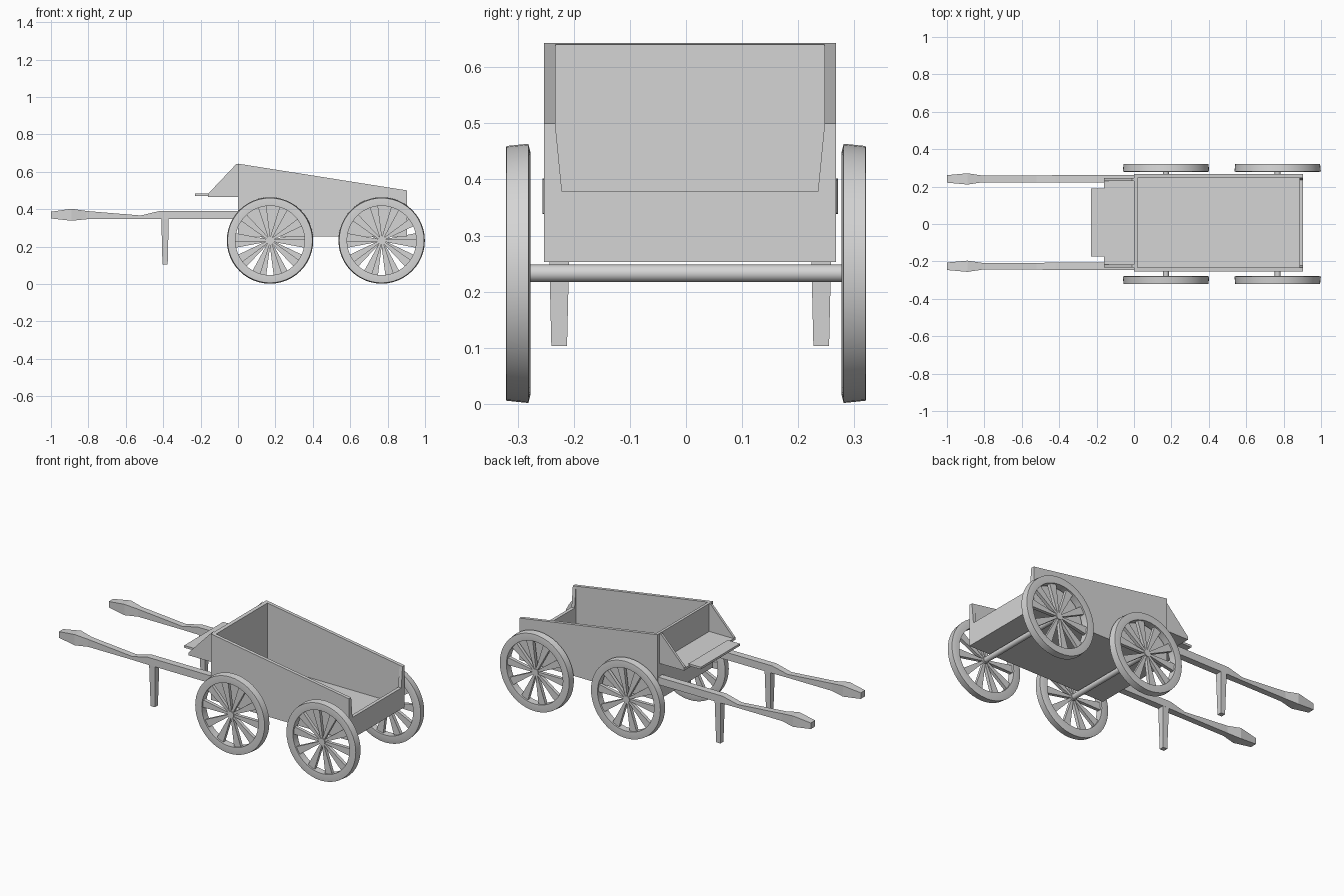
import bpy, bmesh, math
from mathutils import Matrix, Vector

cube = bpy.data.objects.get("Cube")
if cube:
    bpy.data.objects.remove(cube, do_unlink=True)

COLOUR = (0.665, 0.665, 0.665, 1)
grey = bpy.data.materials.new("light grey")
grey.use_nodes = True
grey.diffuse_color = COLOUR
grey.node_tree.nodes["Principled BSDF"].inputs["Base Color"].default_value = COLOUR

MID = 0.007               # centre line of the box
Y0, Y1 = -0.253, 0.267    # outer sides of the box
LENGTH = 0.904
BASE = 0.253
WALL = 0.02


def finish(name, bm, smooth=False):
    bmesh.ops.recalc_face_normals(bm, faces=bm.faces)
    mesh = bpy.data.meshes.new(name)
    bm.to_mesh(mesh)
    bm.free()
    mesh.materials.append(grey)
    ob = bpy.data.objects.new(name, mesh)
    bpy.context.collection.objects.link(ob)
    if smooth:
        bpy.ops.object.select_all(action='DESELECT')
        ob.select_set(True)
        bpy.context.view_layer.objects.active = ob
        bpy.ops.object.shade_smooth_by_angle(angle=math.radians(35))


def loft(bm, rings):
    """Skin a list of closed rings and cap both ends."""
    rows = [[bm.verts.new(p) for p in ring] for ring in rings]
    n = len(rows[0])
    for a, b in zip(rows, rows[1:]):
        for i in range(n):
            j = (i + 1) % n
            bm.faces.new((a[i], a[j], b[j], b[i]))
    bm.faces.new(rows[0])
    bm.faces.new(rows[-1])


def prism(name, outline, lo, hi, axis="y"):
    """Extrude an outline in (x, z) along y, or in (y, z) along x."""
    bm = bmesh.new()
    if axis == "y":
        loft(bm, [[(u, d, v) for u, v in outline] for d in (lo, hi)])
    else:
        loft(bm, [[(d, u, v) for u, v in outline] for d in (lo, hi)])
    finish(name, bm)


def box(name, x0, x1, y0, y1, z0, z1):
    prism(name, [(x0, z0), (x1, z0), (x1, z1), (x0, z1)], y0, y1)


# Box: floor, sloping sides, tall back wall and notched end wall
box("floor", 0, LENGTH, Y0 + WALL, Y1 - WALL, BASE, 0.272)
side = [(0, BASE), (LENGTH, BASE), (LENGTH, 0.5), (0, 0.643)]
prism("side_wall_right", side, Y0, Y0 + WALL)
prism("side_wall_left", side, Y1 - WALL, Y1)
back = [(0, BASE), (WALL, BASE), (WALL, 0.64), (0, 0.643)]
prism("back_wall", back, Y0 + WALL, Y1 - WALL)
half = [(0.24, BASE), (0.24, 0.5), (0.228, 0.378)]
notched = [(MID + y, z) for y, z in half] + [(MID - y, z) for y, z in reversed(half)]
prism("end_wall", notched, LENGTH - WALL, LENGTH, "x")

# Seat at the back: two cheeks, seat board and narrow lip
cheek = [(0, 0.465), (-0.16, 0.465), (-0.16, 0.482), (-0.01, 0.64), (0, 0.64)]
prism("seat_cheek_right", cheek, -0.232, -0.217)
prism("seat_cheek_left", cheek, 0.231, 0.246)
box("seat_board", -0.16, 0, -0.217, 0.231, 0.465, 0.478)
box("seat_lip", -0.23, -0.15, -0.175, 0.19, 0.47, 0.483)

# Shafts with shaped grips, and a tapered prop leg under each
# each section: x, bottom, top, half width
SECTIONS = [(-1, 0.35, 0.386, 0.02), (-0.89, 0.338, 0.402, 0.03),
            (-0.81, 0.346, 0.39, 0.018), (-0.52, 0.346, 0.366, 0.018),
            (-0.42, 0.346, 0.39, 0.02), (0, 0.346, 0.39, 0.02)]
for tag, y in (("left", 0.241), ("right", -0.226)):
    bm = bmesh.new()
    loft(bm, [[(x, y - w, lo), (x, y + w, lo), (x, y + w, hi), (x, y - w, hi)]
              for x, lo, hi, w in SECTIONS])
    finish("shaft_" + tag, bm)
    bm = bmesh.new()
    loft(bm, [[(-0.39 + sx * w, y + sy * w, z)
               for sx, sy in ((-1, -1), (1, -1), (1, 1), (-1, 1))]
              for z, w in ((0.103, 0.014), (0.36, 0.02))])
    finish("prop_leg_" + tag, bm)


def wheel(name, x, sign, turn):
    """Spoked wheel; profile is (radius, distance from centre line)."""
    z, spokes = 0.2325, 10
    bm = bmesh.new()
    rim = [(0.185, 0.319), (0.222, 0.321), (0.227, 0.32), (0.231, 0.281),
           (0.215, 0.277), (0.185, 0.277)]
    ring = [bm.verts.new((x + r, sign * y, z)) for r, y in rim]
    edges = [bm.edges.new((ring[i], ring[(i + 1) % len(ring)])) for i in range(len(ring))]
    bmesh.ops.spin(bm, geom=ring + edges, cent=(x, 0, z), axis=(0, 1, 0),
                   angle=2 * math.pi, steps=48, use_duplicate=False)
    bmesh.ops.remove_doubles(bm, verts=bm.verts, dist=0.0005)
    # Spokes widen towards the rim
    for k in range(spokes):
        rot = Matrix.Rotation(turn + 2 * math.pi * k / spokes, 3, 'Y')
        rings = []
        for r, w in ((0.008, 0.005), (0.19, 0.023)):
            rings.append([Vector((x, 0, z)) + rot @ Vector((r, sign * y, s))
                          for y, s in ((0.289, -w), (0.309, -w), (0.309, w), (0.289, w))])
        loft(bm, rings)
    # Hub
    bmesh.ops.create_cone(bm, cap_ends=True, segments=24, radius1=0.02, radius2=0.02,
                          depth=0.034, matrix=Matrix.Translation((x, sign * 0.297, z))
                          @ Matrix.Rotation(math.pi / 2, 4, 'X'))
    finish(name, bm, True)


# Wheels and axles
for end, x in (("rear", 0.171), ("front", 0.768)):
    wheel("wheel_left_" + end, x, 1, math.radians(-5))
    wheel("wheel_right_" + end, x, -1, math.radians(5))
    bm = bmesh.new()
    bmesh.ops.create_cone(bm, cap_ends=True, segments=24, radius1=0.0155, radius2=0.0155,
                          depth=0.58, matrix=Matrix.Translation((x, 0, 0.2325))
                          @ Matrix.Rotation(math.pi / 2, 4, 'X'))
    finish("axle_" + end, bm, True)
